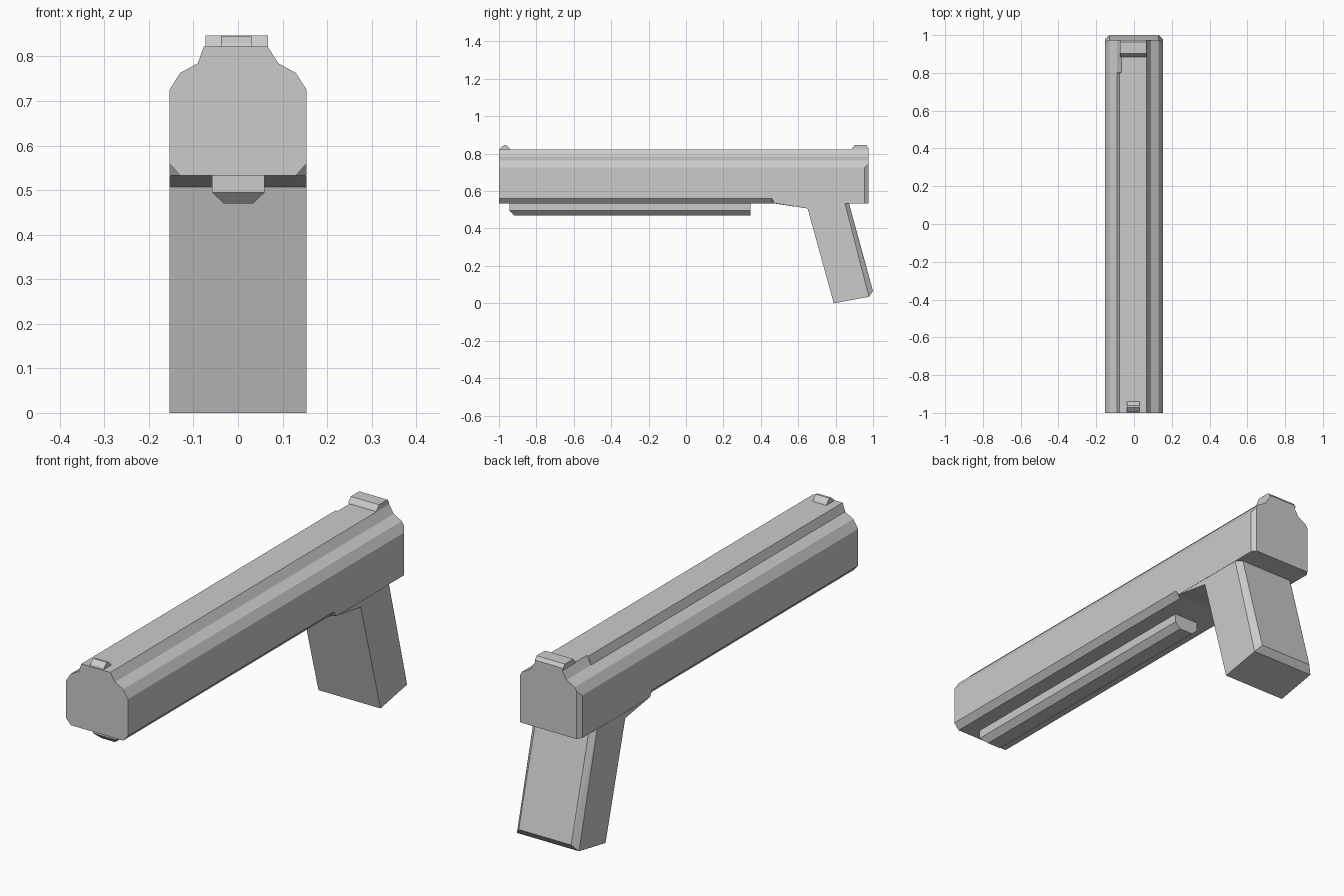
import bpy, bmesh

if "Cube" in bpy.data.objects:
    bpy.data.objects.remove(bpy.data.objects["Cube"])


def finish(name, bm):
    bmesh.ops.recalc_face_normals(bm, faces=bm.faces)
    mesh = bpy.data.meshes.new(name)
    bm.to_mesh(mesh)
    bm.free()
    obj = bpy.data.objects.new(name, mesh)
    bpy.context.collection.objects.link(obj)
    return obj


def loft(name, sections):
    """Skin a list of (y, [(x, z), ...]) closed sections."""
    bm = bmesh.new()
    rings = [[bm.verts.new((x, y, z)) for x, z in pts] for y, pts in sections]
    for a, b in zip(rings, rings[1:]):
        for i in range(len(a)):
            j = (i + 1) % len(a)
            bm.faces.new((a[i], a[j], b[j], b[i]))
    bm.faces.new(rings[0])
    bm.faces.new(rings[-1])
    bmesh.ops.dissolve_degenerate(bm, edges=bm.edges, dist=1e-5)
    return finish(name, bm)


def hull(name, half_points, centre=0.0):
    """Convex block from (half width, y, z) points mirrored across x."""
    bm = bmesh.new()
    for w, y, z in half_points:
        for s in (-1, 1):
            bm.verts.new((centre + s * w, y, z))
    bmesh.ops.convex_hull(bm, input=bm.verts)
    bmesh.ops.dissolve_limit(bm, angle_limit=0.01, verts=bm.verts, edges=bm.edges)
    return finish(name, bm)


W, BASE, TOP = 0.154, 0.533, 0.822


def section(chamfer=True, left_top=0.067, rear=False):
    side = 0.14 if rear else W
    shoulder = 0.747 if rear else 0.725
    low = (0.13, BASE) if chamfer else (side - 0.004, BASE)
    edge = (side, 0.56) if chamfer else (side, BASE + 0.001)
    right = [low, edge, (side, shoulder), (0.13, 0.763), (0.09, 0.785), (0.067, TOP)]
    left = [(-x, z) for x, z in right[:-1]] + [(-left_top, TOP)]
    return right + left[::-1]


# Main body: bottom chamfer stops ahead of the grip, rear end is bevelled
loft("body", [
    (-1.0, section(left_top=0.077)),
    (0.46, section(left_top=0.077)),
    (0.475, section(False, 0.077)),
    (0.80, section(False, 0.077)),
    (0.801, section(False)),
    (0.955, section(False)),
    (0.975, section(False, rear=True)),
])

# Sloping wedge between the body underside and the grip
hull("grip_wedge", [(0.13, 0.475, BASE), (W, 0.485, BASE),
                    (W, 0.65, 0.507), (W, 0.65, BASE)])

# Raked grip with chamfered back edges
hull("grip", [(W, 0.65, BASE), (W, 0.65, 0.507), (W, 0.79, 0.0),
              (W, 0.978, 0.035), (W, 0.85, BASE),
              (0.13, 1.0, 0.065), (0.13, 0.872, BASE)])

# Rail beneath the body
hull("under_rail", [(0.059, -0.945, BASE), (0.059, -0.945, 0.495),
                    (0.033, -0.92, 0.47), (0.033, 0.345, 0.47),
                    (0.059, 0.345, 0.495), (0.059, 0.345, BASE)], 0.001)

# Sights
hull("rear_sight", [(0.07, 0.885, TOP), (0.07, 0.888, 0.828), (0.07, 0.903, 0.847),
                    (0.07, 0.963, 0.847), (0.07, 0.975, 0.832),
                    (0.07, 0.975, TOP)], -0.003)
hull("front_sight", [(0.034, -0.995, TOP), (0.034, -0.992, 0.83), (0.034, -0.972, 0.846),
                     (0.034, -0.962, 0.846), (0.034, -0.945, 0.83),
                     (0.034, -0.94, TOP)], -0.004)
